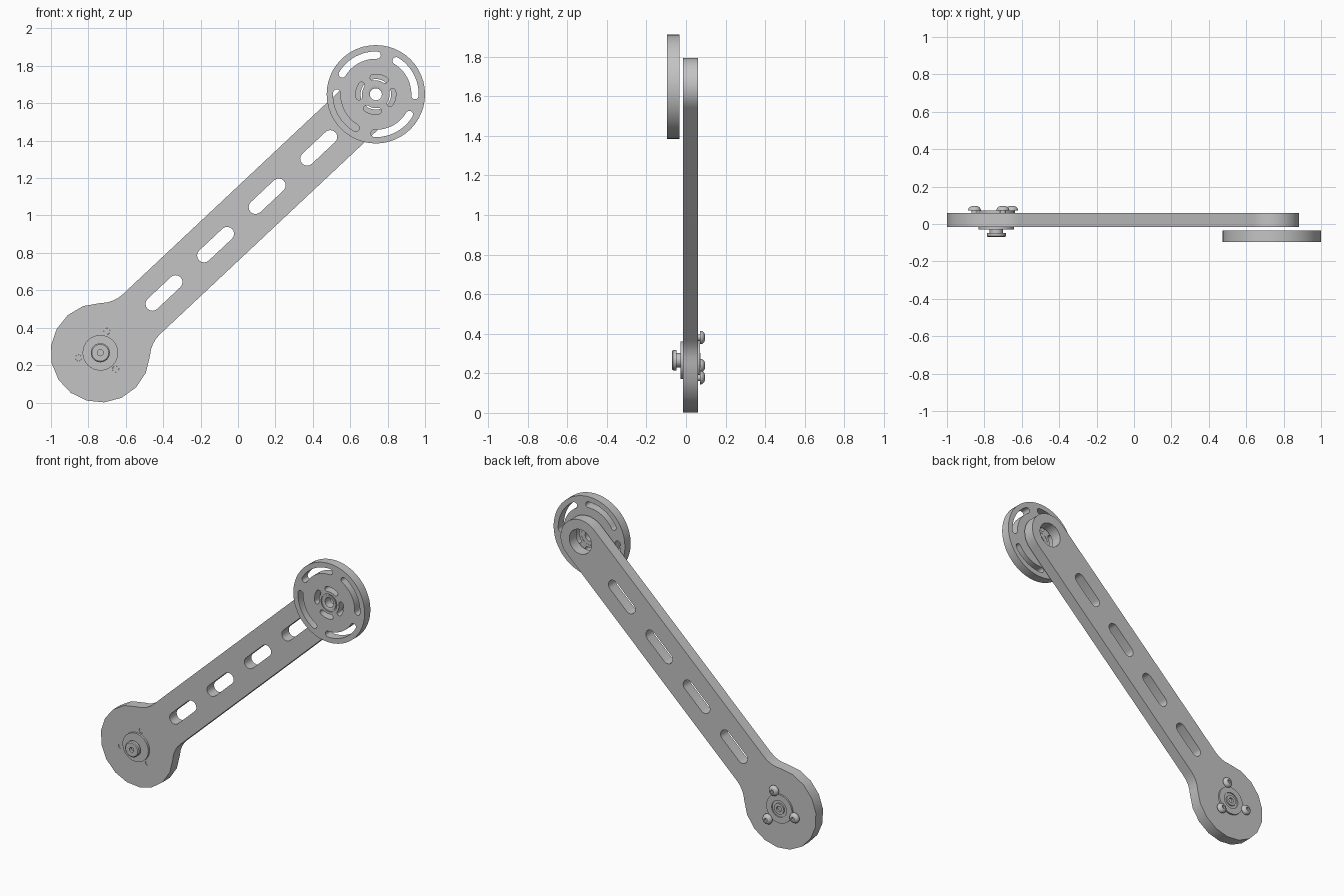
import bpy, bmesh, math
from math import pi, sin, cos, sqrt, radians

cube = bpy.data.objects.get("Cube")
if cube:
    bpy.data.objects.remove(cube, do_unlink=True)

grey = bpy.data.materials.new("satin grey")
grey.use_nodes = True
grey.diffuse_color = (0.55, 0.55, 0.55, 1)
grey.node_tree.nodes["Principled BSDF"].inputs["Base Color"].default_value = (0.55, 0.55, 0.55, 1)

# Joint centres in the x-z plane and the tilt of the arm between them
LOW, HIGH = (-0.736, 0.266), (0.737, 1.648)
TILT = math.atan2(HIGH[1] - LOW[1], HIGH[0] - LOW[0])
LENGTH = math.dist(LOW, HIGH)
ARM_FRONT, ARM_BACK = -0.015, 0.06


def arc(cx, cy, r, start, end, steps):
    return [(cx + r * cos(start + (end - start) * i / steps),
             cy + r * sin(start + (end - start) * i / steps)) for i in range(steps + 1)]


def circle(cx, cy, r, steps=24):
    return arc(cx, cy, r, 0, 2 * pi, steps)[:-1]


def straight_slot(cx, length, r):
    h = length / 2
    return arc(cx + h, 0, r, -pi / 2, pi / 2, 8) + arc(cx - h, 0, r, pi / 2, 3 * pi / 2, 8)


def curved_slot(r_in, r_out, mid, half):
    """Round-ended slot following a circle about the origin."""
    r, cap = (r_in + r_out) / 2, (r_out - r_in) / 2
    a, b = mid - half, mid + half
    return (arc(0, 0, r_out, a, b, 12)
            + arc(r * cos(b), r * sin(b), cap, b, b + pi, 6)[1:-1]
            + arc(0, 0, r_in, b, a, 12)
            + arc(r * cos(a), r * sin(a), cap, a + pi, a + 2 * pi, 6)[1:-1])


def finish(ob):
    bpy.ops.object.select_all(action='DESELECT')
    ob.select_set(True)
    bpy.context.view_layer.objects.active = ob
    bpy.ops.object.shade_smooth_by_angle(angle=radians(35))


def plate(name, outlines, centre, front, back, tilt=0.0):
    """Flat plate with holes, standing upright between two depths."""
    curve = bpy.data.curves.new(name, 'CURVE')
    curve.dimensions, curve.fill_mode = '2D', 'BOTH'
    curve.extrude = (back - front) / 2
    for points in outlines:
        spline = curve.splines.new('POLY')
        spline.points.add(len(points) - 1)
        for p, (x, y) in zip(spline.points, points):
            p.co = (x, y, 0, 1)
        spline.use_cyclic_u = True
    curve.materials.append(grey)
    ob = bpy.data.objects.new(name, curve)
    ob.location = (centre[0], (front + back) / 2, centre[1])
    ob.rotation_euler = (pi / 2, -tilt, 0)
    bpy.context.collection.objects.link(ob)
    bpy.ops.object.select_all(action='DESELECT')
    ob.select_set(True)
    bpy.context.view_layer.objects.active = ob
    bpy.ops.object.convert(target='MESH')
    ob = bpy.context.view_layer.objects.active
    bm = bmesh.new()
    bm.from_mesh(ob.data)
    bmesh.ops.remove_doubles(bm, verts=bm.verts, dist=1e-5)
    bmesh.ops.recalc_face_normals(bm, faces=bm.faces)
    bm.to_mesh(ob.data)
    bm.free()
    finish(ob)
    return ob


def turned(name, profile, centre, steps=32, closed=False):
    """Lathed part: profile of (radius, depth) about a front-to-back axis."""
    bm = bmesh.new()
    verts = [bm.verts.new((r, y, 0)) for r, y in profile]
    pairs = list(zip(verts, verts[1:])) + ([(verts[-1], verts[0])] if closed else [])
    edges = [bm.edges.new(p) for p in pairs]
    bmesh.ops.spin(bm, geom=verts + edges, cent=(0, 0, 0), axis=(0, 1, 0),
                   angle=2 * pi, steps=steps, use_merge=True)
    bmesh.ops.remove_doubles(bm, verts=bm.verts, dist=1e-5)
    bmesh.ops.recalc_face_normals(bm, faces=bm.faces)
    mesh = bpy.data.meshes.new(name)
    bm.to_mesh(mesh)
    bm.free()
    mesh.materials.append(grey)
    ob = bpy.data.objects.new(name, mesh)
    ob.location = (centre[0], 0, centre[1])
    bpy.context.collection.objects.link(ob)
    finish(ob)
    return ob


# Arm: big round end blended by fillets into a slotted bar with a round tip
BIG, HALF, FILLET = 0.266, 0.146, 0.17
fx, fy = sqrt((BIG + FILLET) ** 2 - (HALF + FILLET) ** 2), HALF + FILLET
blend = math.atan2(fy, fx)
outline = (arc(0, 0, BIG, blend, 2 * pi - blend, 13)
           + arc(fx, -fy, FILLET, pi - blend, pi / 2, 4)[1:]
           + arc(LENGTH, 0, HALF, -pi / 2, pi / 2, 14)
           + arc(fx, fy, FILLET, -pi / 2, blend - pi, 4)[:-1])
SCREWS = [(0.12 * cos(a), 0.12 * sin(a)) for a in (pi / 6, 5 * pi / 6, 3 * pi / 2)]
holes = [straight_slot(0.467 + 0.378 * i, 0.17, 0.037) for i in range(4)]
holes += [circle(x, y, 0.017, 16) for x, y in SCREWS]
holes.append(circle(LENGTH, 0, 0.082, 28))
plate("arm", [outline] + holes, LOW, ARM_FRONT, ARM_BACK, TILT)

# Flanged axle hub through the big end
turned("axle_hub", [(0, -0.05), (0.016, -0.05), (0.016, -0.07), (0.045, -0.07),
                    (0.051, -0.065), (0.051, -0.047), (0.036, -0.047), (0.036, -0.029),
                    (0.095, -0.029), (0.095, 0.071), (0.055, 0.071), (0.055, 0.064),
                    (0.036, 0.064), (0.036, 0.073), (0.018, 0.073), (0.018, 0.05),
                    (0, 0.05)], LOW)

# Button-head screws clamping the hub from the back
for i, (u, v) in enumerate(SCREWS):
    spot = (LOW[0] + u * cos(TILT) - v * sin(TILT), LOW[1] + u * sin(TILT) + v * cos(TILT))
    turned(f"screw_{i + 1}", [(0, -0.013), (0.0165, -0.013), (0.0165, 0.072), (0.034, 0.072),
                              (0.034, 0.077), (0.03, 0.086), (0.023, 0.092), (0.015, 0.095),
                              (0.011, 0.095), (0.011, 0.082), (0, 0.082)], spot, 20)

# Wheel with four long rim slots and four short slots around its hub
WHEEL_FRONT, WHEEL_BACK = -0.095, -0.034
rim = [curved_slot(0.19, 0.229, radians(28.5 + 90 * k), radians(30.5)) for k in range(4)]
inner = [curved_slot(0.074, 0.107, radians(78 + 90 * k), radians(21)) for k in range(4)]
plate("wheel", [circle(0, 0, 0.263, 48), circle(0, 0, 0.058, 32)] + rim + inner,
      HIGH, WHEEL_FRONT, WHEEL_BACK)

# Bearing ring in the wheel centre
turned("wheel_bearing", [(0.032, -0.091), (0.038, -0.094), (0.05, -0.094), (0.05, -0.088),
                         (0.0582, -0.088), (0.0582, -0.036), (0.032, -0.036)],
       HIGH, closed=True)
